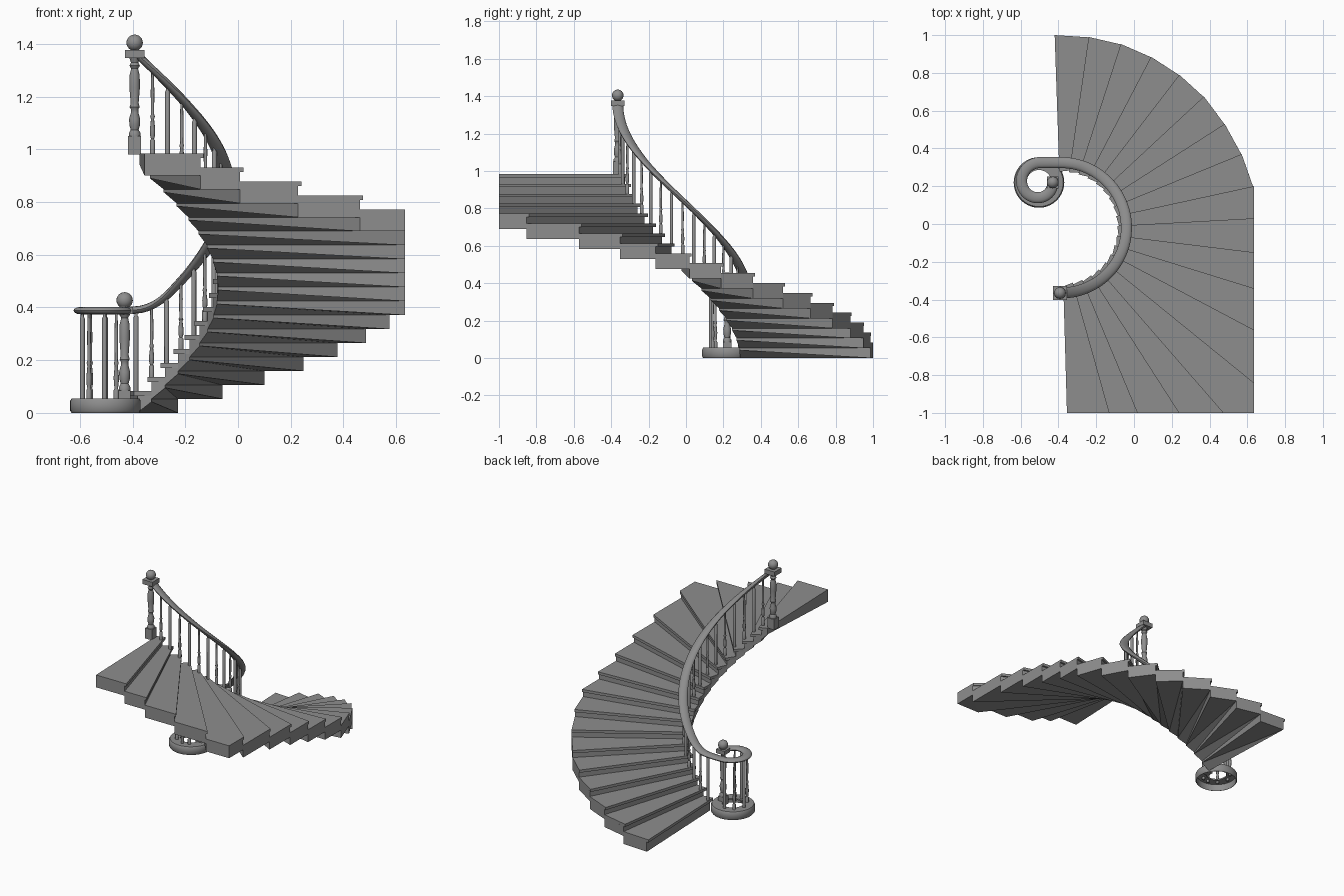
import bpy, bmesh
from math import sin, cos, pi, radians
from mathutils import Vector

if "Cube" in bpy.data.objects:
    bpy.data.objects.remove(bpy.data.objects["Cube"])

CX, CY, R_IN, R_RAIL = -0.385, -0.02, 0.31, 0.345   # stair well centre and radii
RISE, N = 0.053, 18
VX, VY = -0.503, 0.22                               # volute centre

dark = bpy.data.materials.new("dark_grey")
dark.diffuse_color = (0.27, 0.27, 0.27, 1)
dark.use_nodes = True
dark.node_tree.nodes["Principled BSDF"].inputs["Base Color"].default_value = dark.diffuse_color


def make(name, verts, faces, smooth=False):
    me = bpy.data.meshes.new(name)
    me.from_pydata([tuple(v) for v in verts], [], faces)
    me.materials.append(dark)
    bm = bmesh.new()
    bm.from_mesh(me)
    bmesh.ops.recalc_face_normals(bm, faces=bm.faces)
    bm.to_mesh(me)
    bm.free()
    ob = bpy.data.objects.new(name, me)
    bpy.context.collection.objects.link(ob)
    if smooth:
        bpy.ops.object.select_all(action='DESELECT')
        bpy.context.view_layer.objects.active = ob
        ob.select_set(True)
        bpy.ops.object.shade_smooth_by_angle(angle=radians(40))
    return ob


def prism(name, outline, top, bottoms):
    n = len(outline)
    verts = [(x, y, b) for (x, y), b in zip(outline, bottoms)]
    verts += [(x, y, top) for x, y in outline]
    faces = [list(range(n, 2 * n))]
    # underside fans out, since it may twist
    faces += [[0, i, i + 1] for i in range(1, n - 1)]
    faces += [[i, (i + 1) % n, n + (i + 1) % n, n + i] for i in range(n)]
    return make(name, verts, faces)


def lathe(name, x, y, profile, seg=16, closed=False):
    verts = [(x + r * cos(2 * pi * j / seg), y + r * sin(2 * pi * j / seg), z)
             for r, z in profile for j in range(seg)]
    n = len(profile)
    faces = []
    for i in range(n if closed else n - 1):
        k = (i + 1) % n
        for j in range(seg):
            m = (j + 1) % seg
            faces.append([i * seg + j, i * seg + m, k * seg + m, k * seg + j])
    if not closed:
        faces += [list(range(seg)), list(range((n - 1) * seg, n * seg))]
    return make(name, verts, faces, True)


def box(name, x, y, z0, z1, w):
    h = w / 2
    return prism(name, [(x - h, y - h), (x + h, y - h), (x + h, y + h), (x - h, y + h)], z1, [z0] * 4)


def ball(name, x, y, z, r):
    lathe(name, x, y, [(max(r * sin(pi * i / 12), 0.0005), z - r * cos(pi * i / 12)) for i in range(13)], 20)


# Steps: outer ends of the tread front edges, lowest to highest
outer = [(-.42, 1), (-.24, .99), (-.07, .953), (.09, .885), (.24, .79), (.37, .675), (.48, .53),
         (.57, .37), (.634, .2), (.634, .03), (.634, -.15), (.634, -.34), (.634, -.56), (.634, -.84),
         (.475, -1), (.24, -1), (.02, -1), (-.13, -1), (-.355, -1)]
CORNER = (.634, -1)


def inner(k, shift=0.0, r=R_IN):
    a = radians(92 - 10 * k) - shift
    return (CX + r * cos(a), CY + r * sin(a))


def riser(k):
    """Riser line k, set back a little behind the tread's front edge."""
    if k >= N:
        return inner(N), outer[N]
    p = Vector(outer[k])
    q = Vector(CORNER if k == 13 else outer[k + 1])
    p += (q - p).normalized() * 0.012
    return inner(k, 0.045), tuple(p)


for k in range(N):
    extra = [CORNER] if k == 13 else []
    (i0, o0), (i1, o1) = riser(k), riser(k + 1)
    base, top = k * RISE, (k + 1) * RISE + 0.03
    # body: underside climbs toward the inner back corner
    body = [o0] + extra + [o1, i1, i0]
    prism("step_body", body, top - 0.018, [base] * (2 + len(extra)) + [base + 0.042, base])
    prism("tread", [outer[k]] + extra + [o1, i1, inner(k, 0, 0.297)], top, [top - 0.018] * (4 + len(extra)))


# Handrail path: volute spiral, then helix easing up from level
def rail_z(deg):
    u = 92 - deg
    slope = 0.96 / 180
    ease = 24
    rise = slope * (u * u / (2 * ease) if u < ease else u - ease / 2)
    return 0.39 + rise * 0.96 / (0.96 - slope * ease / 2)


path = []
for i in range(37):
    t = 1 - i / 36                                   # 1 at the newel, 0 at the top
    r = 0.073 + 0.032 * (1 - t) ** 1.3
    a = radians(90 + 270 * t)
    path.append(Vector((VX + r * cos(a), VY + r * sin(a), 0.388)))
path.append(Vector((-0.445, 0.3255, 0.388)))
for i in range(46):
    d = 91 - 4 * i
    path.append(Vector((CX + R_RAIL * cos(radians(d)), CY + R_RAIL * sin(radians(d)), rail_z(d))))

S = 12
verts, faces = [], []
for i, p in enumerate(path):
    t = (path[min(i + 1, len(path) - 1)] - path[max(i - 1, 0)]).normalized()
    side = t.cross(Vector((0, 0, 1))).normalized()
    up = side.cross(t)
    for j in range(S):
        a = 2 * pi * j / S
        verts.append(p + side * 0.029 * cos(a) + up * 0.014 * sin(a))
for i in range(len(path) - 1):
    for j in range(S):
        m = (j + 1) % S
        faces.append([i * S + j, i * S + m, (i + 1) * S + m, (i + 1) * S + j])
faces += [list(range(S)), list(range((len(path) - 1) * S, len(path) * S))]
make("handrail", verts, faces, True)


# Balusters: alternating turned and plain
def baluster(x, y, z0, z1, turned):
    if turned:
        prof = [(.010, 0), (.010, .16), (.006, .18), (.009, .22), (.010, .30), (.006, .42),
                (.009, .45), (.006, .48), (.007, .75), (.005, .97), (.005, 1)]
    else:
        prof = [(.0095, 0), (.0095, .93), (.006, .95), (.006, 1)]
    lathe("baluster", x, y, [(r, z0 + (z1 - z0) * h) for r, h in prof], 10)


for k in range(N):
    d = 92 - 10 * k - 1.7
    a = radians(d)
    baluster(CX + (R_RAIL - .005) * cos(a), CY + (R_RAIL - .005) * sin(a),
             (k + 1) * RISE + 0.028, rail_z(d) - 0.006, k % 2)
for i, deg in enumerate((90, 130, 175, 225, 268, 298)):
    a = radians(deg)
    baluster(VX + 0.088 * cos(a), VY + 0.088 * sin(a), 0.03, 0.383, i % 2)

# Volute base: ring with rounded edge, hollow underneath
lathe("volute_base", VX, VY, [(.126, 0), (.128, 0), (.134, .008), (.134, .045), (.128, .055),
                              (.066, .055), (.066, .046), (.126, .046)], 40, True)


# Newel posts
def newel_shaft(x, y, z0, z1):
    prof = [(.022, 0), (.022, .04), (.015, .08), (.020, .14), (.021, .22), (.014, .30), (.014, .34),
            (.019, .37), (.015, .42), (.020, .62), (.019, .78), (.013, .86), (.020, .90), (.014, .94), (.020, 1)]
    lathe("newel_shaft", x, y, [(r, z0 + (z1 - z0) * h) for r, h in prof], 20)


NX, NY = -0.392, -0.365
box("upper_newel_block", NX, NY, 0.98, 1.05, 0.05)
newel_shaft(NX, NY, 1.05, 1.347)
box("upper_newel_cap", NX, NY, 1.347, 1.377, 0.074)
ball("upper_newel_ball", NX, NY, 1.404, 0.031)

LX, LY = -0.43, 0.22
box("lower_newel_block", LX, LY, 0.03, 0.085, 0.045)
newel_shaft(LX, LY, 0.085, 0.405)
box("lower_newel_cap", LX, LY, 0.375, 0.402, 0.062)
ball("lower_newel_ball", LX, LY, 0.427, 0.031)
